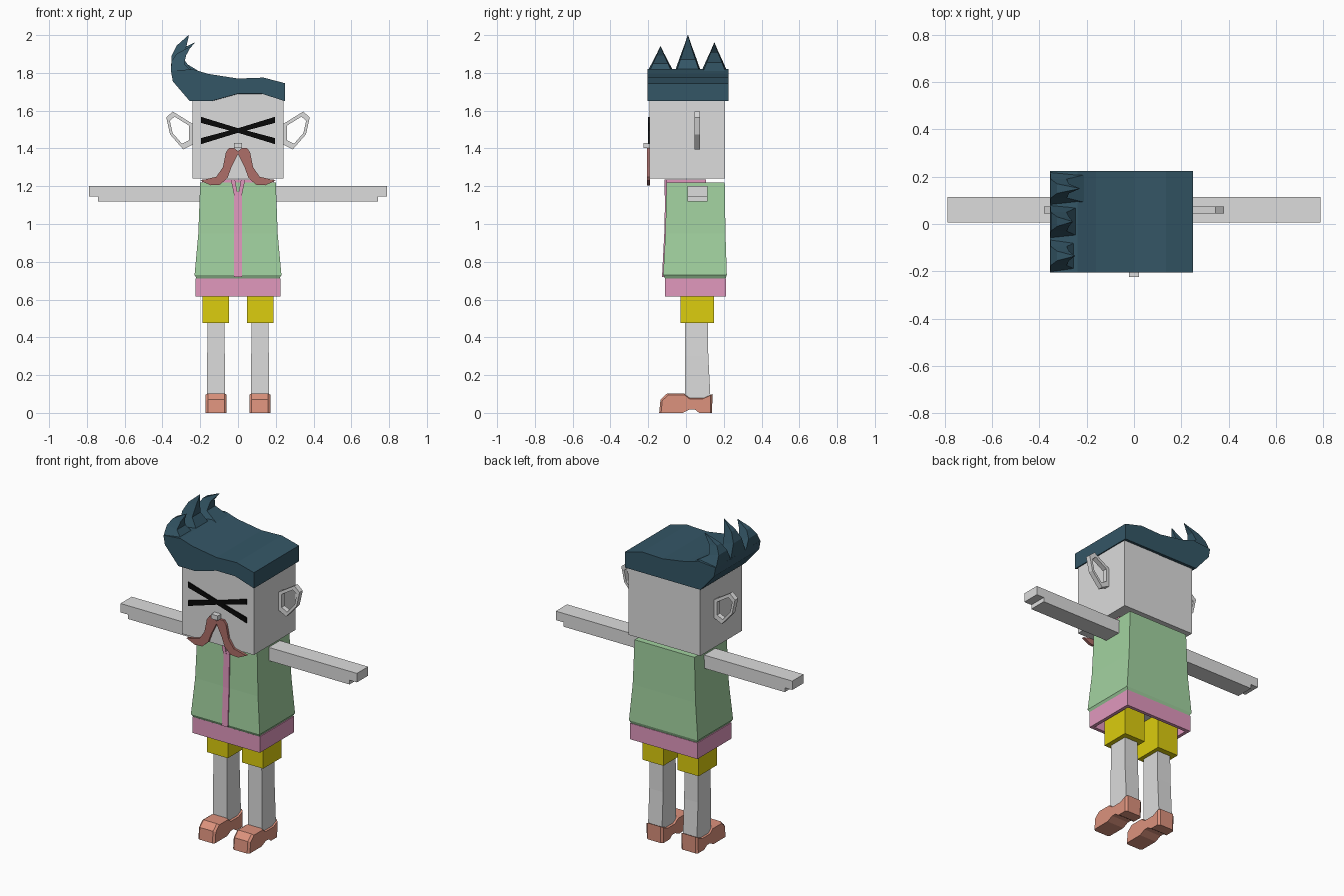
import bpy
import bmesh

default = bpy.data.objects.get("Cube")
if default:
    bpy.data.objects.remove(default, do_unlink=True)


def material(name, rgb):
    """Flat material from an sRGB colour in 0-255."""
    lin = [((c / 255 + 0.055) / 1.055) ** 2.4 if c > 10 else c / 3295 for c in rgb]
    m = bpy.data.materials.new(name)
    m.use_nodes = True
    m.diffuse_color = (*lin, 1)
    bsdf = m.node_tree.nodes["Principled BSDF"]
    bsdf.inputs["Base Color"].default_value = (*lin, 1)
    bsdf.inputs["Roughness"].default_value = 0.8
    return m


SKIN = material("pale grey", (220, 220, 220))
GREEN = material("vest green", (162, 210, 160))
PINK = material("shirt pink", (225, 152, 190))
YELLOW = material("shorts yellow", (220, 205, 14))
SHOE = material("shoe tan", (220, 146, 125))
BROWN = material("moustache brown", (174, 110, 104))
HAIR = material("hair blue", (52, 86, 102))
BLACK = material("eye black", (8, 8, 8))


def loft(name, rings, mat, mirror=False, closed=False):
    """Bridge equal rings of points; cap the ends, or join last to first."""
    bm = bmesh.new()
    loops = [[bm.verts.new(p) for p in ring] for ring in rings]
    n = len(loops[0])
    pairs = list(zip(loops, loops[1:]))
    if closed:
        pairs.append((loops[-1], loops[0]))
    else:
        bm.faces.new(loops[0])
        bm.faces.new(loops[-1])
    for a, b in pairs:
        for i in range(n):
            j = (i + 1) % n
            bm.faces.new((a[i], a[j], b[j], b[i]))
    bmesh.ops.recalc_face_normals(bm, faces=bm.faces)
    mesh = bpy.data.meshes.new(name)
    bm.to_mesh(mesh)
    bm.free()
    mesh.materials.append(mat)
    obj = bpy.data.objects.new(name, mesh)
    bpy.context.collection.objects.link(obj)
    if mirror:
        obj.modifiers.new("Mirror", "MIRROR").use_mirror_merge = False
    return obj


def rect(x0, x1, y0, y1, z):
    return [(x0, y0, z), (x1, y0, z), (x1, y1, z), (x0, y1, z)]


def box(name, x, y, z, mat, mirror=False):
    return loft(name, [rect(*x, *y, z[0]), rect(*x, *y, z[1])], mat, mirror)


def plate(name, outline, y0, y1, mat, mirror=False):
    """Extrude an x-z outline along y."""
    return loft(name, [[(x, y, z) for x, z in outline] for y in (y0, y1)], mat, mirror)


# Head and nose
box("head", (-0.24, 0.24), (-0.192, 0.207), (1.24, 1.70), SKIN)
box("nose", (-0.022, 0.022), (-0.225, -0.19), (1.402, 1.43), SKIN)

# Ears: open angular rings
ear = [(0.345, 1.595), (0.38, 1.565), (0.36, 1.475),
       (0.29, 1.395), (0.24, 1.42), (0.24, 1.53)]
hole = [(0.312 + (x - 0.312) * 0.72, 1.5 + (z - 1.5) * 0.72) for x, z in ear]
loft("ear", [[(x, y, z) for x, z in outline] for outline, y in
             ((ear, 0.045), (ear, 0.075), (hole, 0.075), (hole, 0.045))],
     SKIN, mirror=True, closed=True)

# Eyes: two crossed strokes, narrow in the middle
for name, s in (("eye_stroke_falling", 1), ("eye_stroke_rising", -1)):
    half = [(-0.195, 0.072), (0, 0.012), (0.195, -0.04),
            (0.195, -0.072), (0, -0.012), (-0.195, 0.04)]
    plate(name, [(s * x, 1.495 + z) for x, z in half], -0.2, -0.191, BLACK)

# Moustache
plate("moustache", [(0, 1.385), (0.02, 1.402), (0.048, 1.402), (0.064, 1.38), (0.08, 1.30),
                    (0.115, 1.25), (0.2, 1.23), (0.145, 1.205), (0.095, 1.208),
                    (0.055, 1.245), (0.035, 1.30), (0, 1.385 - 0.015)],
      -0.206, -0.19, BROWN, mirror=True)

# Hair: swept slab with a wavy fringe at the front and a level hem at the back
top = [(0.25, 1.745), (0.135, 1.775), (0, 1.77), (-0.16, 1.795), (-0.24, 1.82),
       (-0.355, 1.81), (-0.345, 1.755), (-0.255, 1.65)]
fringe = top + [(-0.145, 1.65), (0, 1.69), (0.125, 1.69), (0.25, 1.65)]
hem = top + [(-0.145, 1.65), (0, 1.65), (0.125, 1.65), (0.25, 1.65)]
loft("hair", [[(x, -0.205, z) for x, z in fringe],
              [(x, 0.225, z) for x, z in hem]], HAIR)

# Hair spikes: curved three-step points along the right edge
for name, y, tip_x, tip_z, inner in (("front", -0.135, -0.25, 1.94, -0.22),
                                     ("middle", 0.01, -0.26, 2.0, -0.22),
                                     ("back", 0.15, -0.23, 1.96, -0.16)):
    rise = tip_z - 1.8
    rings = []
    for x0, x1, w, z0, z1 in (
            (-0.355, inner, 0.07, 1.805, 1.78),
            (-0.352, -0.285, 0.04, 1.8 + rise * 0.45, 1.8 + rise * 0.35),
            (-0.325, -0.275, 0.02, 1.8 + rise * 0.72, 1.8 + rise * 0.66),
            (tip_x - 0.002, tip_x, 0.001, tip_z, tip_z - 0.002)):
        rings.append([(x0, y - w, z0), (x1, y - w, z1), (x1, y + w, z1), (x0, y + w, z0)])
    loft("hair_spike_" + name, rings, HAIR)

# Vest, flaring to a hem that tucks under
loft("vest", [rect(-0.215, 0.215, -0.108, 0.207, 0.705),
              rect(-0.23, 0.23, -0.121, 0.216, 0.73),
              rect(-0.21, 0.21, -0.109, 0.209, 0.95),
              rect(-0.2, 0.2, -0.103, 0.205, 1.22)], GREEN)

# Shirt: collar, front strip and lapels
box("collar", (-0.19, 0.19), (-0.103, 0.105), (1.2, 1.235), PINK)
loft("shirt_strip", [rect(-0.02, 0.02, -0.127, -0.1, 0.72),
                     rect(-0.02, 0.02, -0.115, -0.09, 0.95),
                     rect(-0.02, 0.02, -0.11, -0.09, 1.17)], PINK)
plate("lapel", [(0, 1.15), (0.02, 1.15), (0.038, 1.235), (0.016, 1.235)],
      -0.113, -0.09, PINK, mirror=True)

# Shirt tail: hollow band below the vest
outer, inner = (-0.225, 0.225, -0.112, 0.212), (-0.205, 0.205, -0.092, 0.192)
loft("shirt_tail", [rect(*outer, 0.615), rect(*outer, 0.712),
                    rect(*inner, 0.712), rect(*inner, 0.615)], PINK, closed=True)
box("hips", (-0.2, 0.2), (-0.09, 0.19), (0.69, 0.72), SKIN)

# Arms with a shorter hand step at the tip
plate("arm", [(0.15, 1.2), (0.79, 1.2), (0.79, 1.146), (0.74, 1.146),
              (0.74, 1.12), (0.15, 1.12)], 0.007, 0.114, SKIN, mirror=True)

# Legs and shorts
box("shorts", (0.048, 0.188), (-0.028, 0.148), (0.477, 0.70), YELLOW, mirror=True)
loft("leg", [rect(0.07, 0.163, -0.004, 0.13, 0.07),
             rect(0.07, 0.163, -0.004, 0.118, 0.3),
             rect(0.072, 0.161, -0.004, 0.115, 0.5)], SKIN, mirror=True)

# Shoes: side profile with an arched sole, rounded off across the width
side = [(-0.142, 0), (-0.135, 0.07), (-0.1, 0.103), (-0.01, 0.103), (0.02, 0.08),
        (0.095, 0.08), (0.14, 0.1), (0.138, 0), (0.075, 0), (0.05, 0.018),
        (0.02, 0.018), (-0.02, 0)]
sections = []
for x, squeeze in ((0.06, 0.93), (0.072, 1), (0.16, 1), (0.172, 0.93)):
    sections.append([(x, y * squeeze, z * squeeze if z > 0.05 else z) for y, z in side])
loft("shoe", sections, SHOE, mirror=True)
